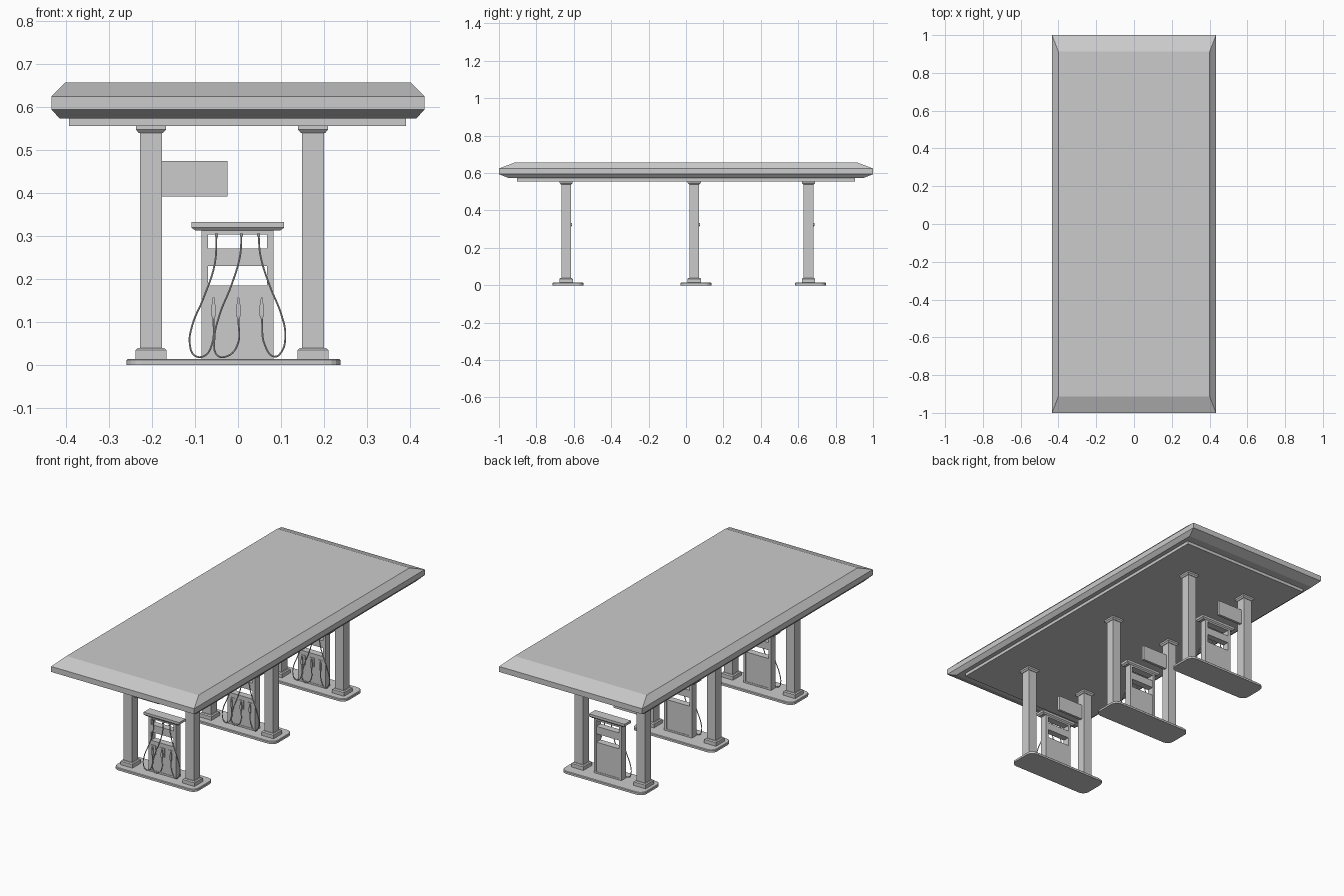
import bpy, bmesh, math

if "Cube" in bpy.data.objects:
    bpy.data.objects.remove(bpy.data.objects["Cube"])

grey = bpy.data.materials.new("light_grey")
grey.diffuse_color = (0.6, 0.6, 0.6, 1)
grey.use_nodes = True
grey.node_tree.nodes["Principled BSDF"].inputs["Base Color"].default_value = grey.diffuse_color


def finish(name, bm):
    bmesh.ops.recalc_face_normals(bm, faces=bm.faces)
    me = bpy.data.meshes.new(name)
    bm.to_mesh(me)
    bm.free()
    me.materials.append(grey)
    ob = bpy.data.objects.new(name, me)
    bpy.context.collection.objects.link(ob)
    return ob


def loft(name, cx, cy, levels, outline=None):
    """Stack of outlines: levels are (z, half x, half y)."""
    outline = outline or (lambda hx, hy: [(-hx, -hy), (hx, -hy), (hx, hy), (-hx, hy)])
    bm = bmesh.new()
    rings = [[bm.verts.new((cx + x, cy + y, z)) for x, y in outline(hx, hy)]
             for z, hx, hy in levels]
    n = len(rings[0])
    bm.faces.new(rings[0][::-1])
    bm.faces.new(rings[-1])
    for a, b in zip(rings, rings[1:]):
        for i in range(n):
            j = (i + 1) % n
            bm.faces.new((a[i], a[j], b[j], b[i]))
    return finish(name, bm)


def box(name, x0, x1, y0, y1, z0, z1):
    hx, hy = (x1 - x0) / 2, (y1 - y0) / 2
    return loft(name, (x0 + x1) / 2, (y0 + y1) / 2, [(z0, hx, hy), (z1, hx, hy)])


def rounded(hx, hy, r=0.035, steps=4):
    pts = []
    for k, (sx, sy) in enumerate([(1, 1), (-1, 1), (-1, -1), (1, -1)]):
        for i in range(steps + 1):
            a = math.pi / 2 * (k + i / steps)
            pts.append((sx * (hx - r) + r * math.cos(a), sy * (hy - r) + r * math.sin(a)))
    return pts


def hose(name, pts, y, cy):
    cu = bpy.data.curves.new(name, 'CURVE')
    cu.dimensions = '3D'
    cu.bevel_depth = 0.0024
    cu.bevel_resolution = 1
    cu.resolution_u = 6
    cu.use_fill_caps = True
    sp = cu.splines.new('BEZIER')
    sp.bezier_points.add(len(pts) - 1)
    for p, (x, z) in zip(sp.bezier_points, pts):
        p.co = (x, cy + y, z)
        p.handle_left_type = p.handle_right_type = 'AUTO'
    cu.materials.append(grey)
    ob = bpy.data.objects.new(name, cu)
    bpy.context.collection.objects.link(ob)
    bpy.ops.object.select_all(action='DESELECT')
    bpy.context.view_layer.objects.active = ob
    ob.select_set(True)
    bpy.ops.object.convert(target='MESH')
    bpy.ops.object.shade_smooth_by_angle()


# Canopy roof and its soffit slab
loft("canopy_roof", 0, 0, [(0.573, 0.415, 0.948), (0.594, 0.434, 1.0),
                           (0.624, 0.434, 1.0), (0.657, 0.401, 0.914)])
box("canopy_soffit", -0.393, 0.391, -0.903, 0.903, 0.556, 0.574)

# Hose paths in x, z
HOSES = [
    [(-.050, .302), (-.054, .235), (-.082, .151), (-.106, .093), (-.112, .047),
     (-.100, .021), (-.078, .021), (-.060, .050), (-.057, .112)],
    [(.008, .302), (.005, .255), (-.015, .186), (-.043, .116), (-.055, .058),
     (-.048, .022), (-.029, .019), (-.003, .042), (.001, .112)],
    [(.048, .302), (.052, .255), (.073, .186), (.101, .116), (.110, .070),
     (.101, .030), (.085, .019), (.064, .042), (.055, .112)],
]
PLATES = [-.054, -.001, .050]

for k, cy in enumerate((-0.641, 0.044, 0.655)):
    t = "_%d" % (k + 1)
    # Island kerb
    loft("island" + t, -0.0105, cy + 0.01,
         [(0, .249, .083), (.011, .249, .083), (.014, .246, .080)], rounded)

    # Columns with base block and cap
    for side, cx in (("left", -0.2025), ("right", 0.1745)):
        n = side + t
        box("column_" + n, cx - .0255, cx + .0255, cy - .0255, cy + .0255, .014, .556)
        loft("column_base_" + n, cx, cy,
             [(.013, .036, .036), (.034, .036, .036), (.039, .031, .031)])
        loft("column_cap_" + n, cx, cy,
             [(.539, .028, .028), (.547, .035, .035), (.557, .035, .035)])

    # Hanging sign with face panel
    box("sign_board" + t, -.178, -.024, cy - .007, cy + .007, .391, .474)
    box("sign_panel" + t, -.164, -.038, cy - .009, cy - .006, .403, .463)

    # Pump frame
    fy, by = cy - .014, cy + .026
    box("pump_post_left" + t, -.085, -.070, fy, by, .013, .312)
    box("pump_post_right" + t, .068, .083, fy, by, .013, .312)
    loft("pump_roof" + t, -.0005, cy + .005,
         [(.312, .098, .021), (.319, .108, .027), (.332, .108, .027)])
    box("pump_top_bar" + t, -.071, .069, fy, by, .303, .313)
    # Pump body and display
    box("pump_body" + t, -.071, .069, fy + .002, by - .002, .013, .184)
    box("pump_plinth" + t, -.071, .069, fy, by, .013, .023)
    box("pump_display" + t, -.071, .069, fy + .002, by - .002, .230, .271)

    # Nozzle holders, nozzles and hoses
    for i, (px, path) in enumerate(zip(PLATES, HOSES)):
        n = "%s_%d" % (t, i + 1)
        nx, ny = path[-1][0], cy - .0195
        box("nozzle_plate" + n, px - .014, px + .014, fy - .001, fy + .003, .112, .161)
        loft("nozzle" + n, nx, ny,
             [(.108, .003, .003), (.116, .005, .004), (.136, .005, .004),
              (.146, .003, .004), (.156, .0018, .003)])
        tx, tz = path[0]
        loft("hose_socket" + n, tx, ny,
             [(.298, .0035, .0035), (.305, .0035, .0065)])
        hose("hose" + n, path, -.0195, cy)
